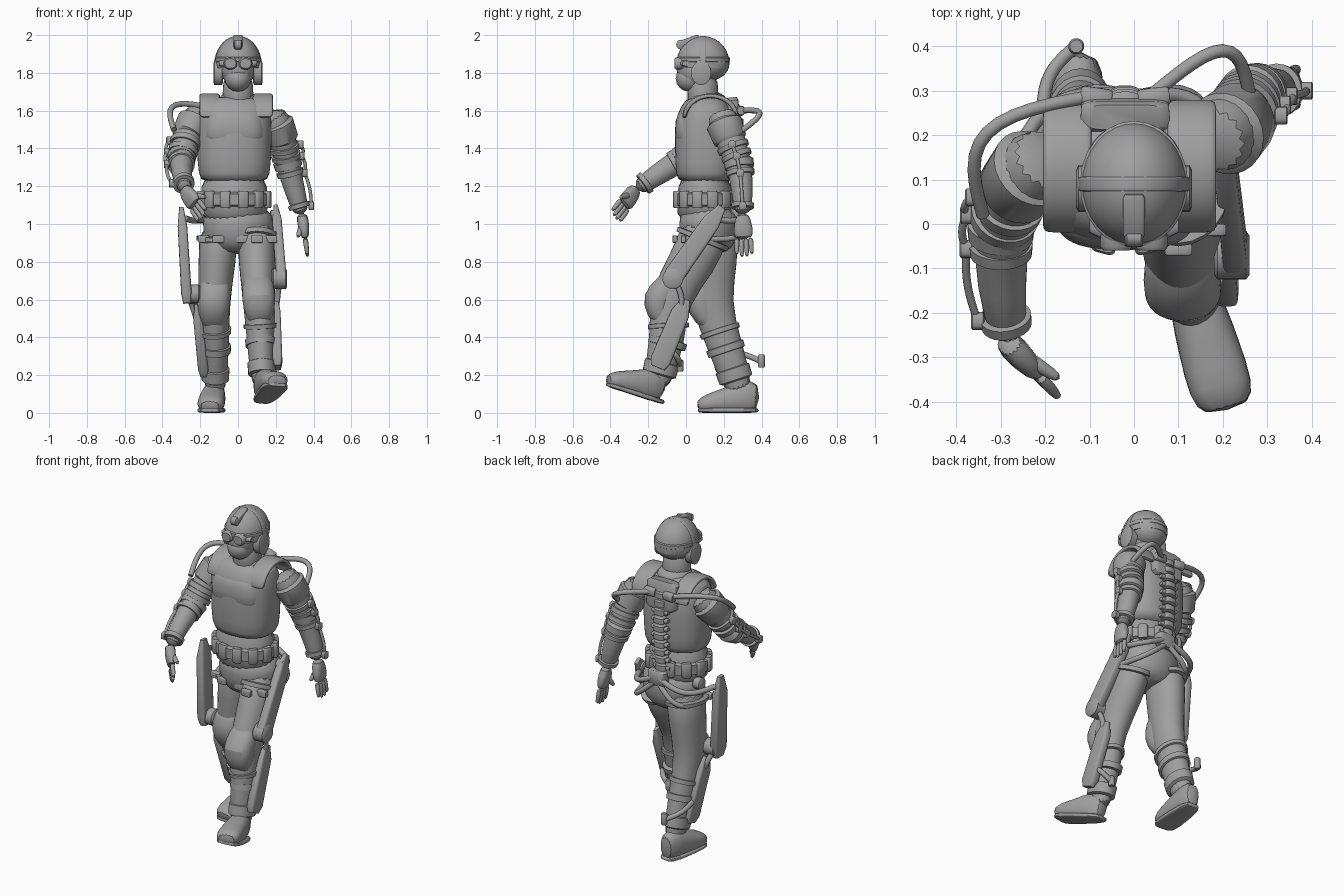
import bpy
import math
from mathutils import Vector

if "Cube" in bpy.data.objects:
    bpy.data.objects.remove(bpy.data.objects["Cube"], do_unlink=True)

grey = bpy.data.materials.new("plain grey")
grey.use_nodes = True
tone = (.35, .35, .35, 1)
grey.diffuse_color = tone
grey.node_tree.nodes["Principled BSDF"].inputs["Base Color"].default_value = tone
RIGHTWARD, UPWARD = Vector((1, 0, 0)), Vector((0, 0, 1))


def add_object(name, data):
    data.materials.append(grey)
    obj = bpy.data.objects.new(name, data)
    bpy.context.collection.objects.link(obj)


def loft(name, rings, power=2, sides=16, rounded=True, axis=None):
    """Skin through rings of (centre, half width, half depth)."""
    centres = [Vector(ring[0]) for ring in rings]
    last = len(rings) - 1
    verts, faces = [], []
    for i, (centre, width, depth) in enumerate(rings):
        along = (centres[min(i + 1, last)] - centres[max(i - 1, 0)]).normalized()
        guide = axis or (UPWARD if abs(along.x) > .9 else RIGHTWARD)
        side = (guide - along * guide.dot(along)).normalized()
        front = along.cross(side)
        for j in range(sides):
            angle = math.tau * j / sides
            c, s = math.cos(angle), math.sin(angle)
            u = math.copysign(abs(c) ** (2 / power), c) * width
            v = math.copysign(abs(s) ** (2 / power), s) * depth
            verts.append(centres[i] + side * u + front * v)
    for i in range(last):
        low, high = i * sides, (i + 1) * sides
        for j in range(sides):
            k = (j + 1) % sides
            faces.append((low + j, low + k, high + k, high + j))
    faces.append(tuple(reversed(range(sides))))
    faces.append(tuple(range(last * sides, len(verts))))
    mesh = bpy.data.meshes.new(name)
    mesh.from_pydata(verts, [], faces)
    add_object(name, mesh)
    if rounded:
        rounding = bpy.context.collection.objects[-1].modifiers.new("rounding", "SUBSURF")
        rounding.levels = rounding.render_levels = 1


def stack(name, x, y, levels, power=2, rounded=True):
    """Upright loft from (height, half width, half depth) levels."""
    rings = [(Vector((x, y, z)), width, depth) for z, width, depth in levels]
    loft(name, rings, power, 24, rounded)


def dome(name, centre, radii, low):
    """Ellipsoid from a lowest latitude up to its top."""
    rings = []
    for i in range(9):
        a = math.radians(low + (90 - low) * i / 8) * .98
        rings.append((Vector(centre) + UPWARD * radii[2] * math.sin(a),
                      radii[0] * math.cos(a), radii[1] * math.cos(a)))
    loft(name, rings, sides=32, rounded=False)


def bar(name, start, end, width, depth, power=6, axis=None, stops=(0, .1, .9, 1), scales=(.8, 1, 1, .8)):
    """Straight block or cylinder with softened ends."""
    a, b = Vector(start), Vector(end)
    rings = [(a.lerp(b, t), width * f, depth * f) for t, f in zip(stops, scales)]
    loft(name, rings, power, 20, False, axis)


def plate(name, start, end, width, depth):
    """Support plate that narrows to a tip at its start."""
    bar(name, start, end, width, depth, 5, None, (0, .2, .9, 1), (.4, .9, 1, .7))


def arch(name, centre, reach, height, width, thickness):
    """Flat strap bent in a half ellipse over the top."""
    axis = UPWARD.cross(reach).normalized()
    rings = []
    for i in range(13):
        a = math.pi * i / 12
        rings.append((Vector(centre) + reach * math.cos(a) + UPWARD * height * math.sin(a), width, thickness))
    loft(name, rings, 4, axis=axis)


def hose(name, start, end, bulge, radius=.015):
    """Round tube that bows out between its two ends."""
    curve = bpy.data.curves.new(name, "CURVE")
    curve.dimensions = "3D"
    curve.bevel_depth = radius
    curve.use_fill_caps = True
    spline = curve.splines.new("POLY")
    steps = 12
    spline.points.add(steps)
    for i, point in enumerate(spline.points):
        t = i / steps
        spot = Vector(start).lerp(Vector(end), t) + Vector(bulge) * math.sin(math.pi * t)
        point.co = (*spot, 1)
    spline.use_smooth = True
    add_object(name, curve)


def taper(points, start, end, deep):
    """Limb rings whose radius shrinks evenly from joint to joint."""
    rings = []
    for i, point in enumerate(points):
        radius = start + (end - start) * i / (len(points) - 1)
        rings.append((Vector(point), radius, radius * deep))
    return rings


def sample(rings, k):
    i = min(int(k), len(rings) - 2)
    return [a + (b - a) * (k - i) for a, b in zip(rings[i], rings[i + 1])]


def cuff(name, rings, k, spread=.1, grow=.009):
    """Raised band around a limb at joint position k."""
    band = []
    for t, extra in zip((-1, -.8, .8, 1), (-.01, grow, grow, -.01)):
        centre, width, depth = sample(rings, k + spread * t)
        band.append((centre, width + extra, depth + extra))
    loft(name, band, sides=24, rounded=False)


# Torso
stack("pelvis", 0, .12, [(.84, .1, .09), (.9, .18, .15), (1, .19, .16), (1.1, .18, .15)])
stack("waist", -.02, .1, [(1, .18, .15), (1.1, .18, .15), (1.3, .18, .14)])
stack("vest", -.02, .105, [(1.22, .17, .14), (1.25, .19, .16), (1.4, .2, .165), (1.55, .2, .165),
                           (1.63, .19, .13), (1.68, .12, .09)], 2.4)
stack("chest_plate", -.02, .05, [(1.42, .15, .09), (1.45, .17, .11), (1.55, .16, .11), (1.62, .13, .08)], 3)
stack("collar", 0, .11, [(1.6, .12, .11), (1.66, .1, .1), (1.7, .09, .09)])
stack("neck", 0, .09, [(1.6, .09, .09), (1.7, .08, .08), (1.8, .08, .08)])
for side in (-1, 1):
    arch("shoulder_strap", (side * .14 - .01, .13, 1.56), Vector((0, .14, 0)), .12, .055, .013)

# Belt and pouches
stack("belt", -.02, .1, [(1.09, .17, .14), (1.1, .19, .16), (1.16, .19, .16), (1.17, .17, .14)], rounded=False)
pouches = 12
for i in range(pouches):
    a = math.tau * (i + .5) / pouches
    base = Vector((math.cos(a) * .18 - .02, math.sin(a) * .15 + .1, 1.085))
    bar("belt_pouch", base, base + UPWARD * .09, .028, .022, 4, Vector((-math.sin(a), math.cos(a), 0)))

# Head, helmet and headset
dome("face_mask", (0, .06, 1.82), (.09, .11, .11), -90)
dome("jaw", (0, .02, 1.77), (.07, .075, .07), -90)
dome("helmet_shell", (0, .09, 1.85), (.12, .14, .145), -10)
dome("helmet_nape", (0, .13, 1.85), (.11, .1, .09), -90)
stack("helmet_rim", 0, .09, [(1.85, .11, .13), (1.86, .122, .142), (1.88, .122, .142), (1.89, .11, .13)],
      rounded=False)
arch("headset_band", (0, .09, 1.84), RIGHTWARD * .12, .15, .017, .008)
for side in (-1, 1):
    bar("ear_cup", (side * .08, .08, 1.8), (side * .13, .08, 1.8), .065, .053, 2)
    bar("goggle_lens", (side * .04, .02, 1.85), (side * .04, -.06, 1.85), .036, .032, 2.3)
bar("goggle_strap", (-.1, .02, 1.85), (.1, .02, 1.85), .018, .05, 3)
bar("helmet_mount", (0, -.03, 1.95), (0, .07, 1.985), .025, .02)
bar("mount_knob", (-.02, -.03, 1.95), (.02, -.03, 1.95), .025, .022, 2)


def build_arm(label, side, joints, reach, palm_normal):
    arm = taper(joints, .09, .044, 1.05)
    loft(label + "_arm", arm)
    cuff(label + "_shoulder_cap", arm, .9, .4)
    for k in (1.5, 1.8, 2.4, 3.6):
        cuff(label + "_arm_band", arm, k)
    cuff(label + "_elbow_pad", arm, 2.1, .15)
    # Outer linkage with hinge blocks
    hinges = []
    for k in (1.4, 1.8, 2.4, 3.6):
        centre, width, depth = sample(arm, k)
        hinges.append(centre + RIGHTWARD * side * (width + .015))
        bar(label + "_arm_hinge", hinges[-1] - RIGHTWARD * .015, hinges[-1] + RIGHTWARD * .015, .022, .02, 3)
    for a, b in zip(hinges, hinges[1:]):
        hose(label + "_arm_rod", a, b, RIGHTWARD * side * .01, .009)
    # Hand
    wrist = Vector(joints[-1])
    across = reach.cross(palm_normal).normalized()
    knuckles = wrist + reach * .55
    palm = [(wrist - reach * .1, .034, .036), (wrist + reach * .3, .03, .052), (knuckles, .02, .052)]
    loft(label + "_palm", palm, 2.5, axis=palm_normal)
    for place in (-1.5, -.5, .5, 1.5):
        root = knuckles + across * place * .024 - reach * .05
        tip = root + reach * (.52 - .06 * abs(place)) + across * place * .003
        loft(label + "_finger", taper([root, root.lerp(tip, .5), tip], .017, .011, 1), sides=8)
    root = wrist + reach * .15
    tip = root + reach * .35 + across * .05 - RIGHTWARD * side * .04
    loft(label + "_thumb", taper([root, root.lerp(tip, .6), tip], .022, .012, 1), sides=8)


build_arm("right", -1, [(-.19, .16, 1.6), (-.26, .1, 1.5), (-.3, 0, 1.35), (-.3, -.14, 1.27), (-.28, -.27, 1.18)],
          Vector((.1, -.11, -.15)), Vector((1, 1, 0)))
build_arm("left", 1, [(.17, .18, 1.6), (.23, .22, 1.48), (.26, .28, 1.33), (.3, .3, 1.18), (.34, .3, 1.04)],
          Vector((.03, .01, -.22)), RIGHTWARD)


def build_leg(label, joints, heel, toe):
    leg = taper(joints, .112, .062, 1.27)
    loft(label + "_leg", leg)
    pad = []
    for t in (-1, -.5, 0, .5, 1):
        centre, width, depth = sample(leg, 2 + t * .7)
        swell = math.cos(t * 1.1)
        pad.append((centre - Vector((0, .055 * swell, 0)), width * (.4 + .65 * swell), depth * .78 * swell))
    loft(label + "_knee_pad", pad, 2.3)
    for k in (.4, 2.7, 3.1):
        cuff(label + "_leg_strap", leg, k, .07)
    cuff(label + "_boot_top", leg, 3.55, .12, .006)
    centre, width, depth = sample(leg, .4)
    for turn in (-.8, 0, .8):
        spot = centre + Vector((math.sin(turn) * width, -math.cos(turn) * (depth + .01), 0))
        bar(label + "_strap_buckle", spot - RIGHTWARD * .03, spot + RIGHTWARD * .03, .02, .014)
    # Boot, lower towards the toe, on a flat sole
    boot, sole = [], []
    for t, height in zip((0, .25, .55, .85, 1), (.08, .09, .065, .05, .03)):
        ground = Vector(heel).lerp(Vector(toe), t)
        width = (.06 + .018 * t) * (.7 if t in (0, 1) else 1)
        boot.append((ground + UPWARD * height, width, height))
        sole.append((ground + UPWARD * .014, width, .014))
    loft(label + "_boot", boot, 2.4)
    loft(label + "_sole", sole, 4)


build_leg("left", [(.1, .12, 1), (.1, .04, .8), (.11, -.1, .6), (.12, -.09, .4), (.13, -.17, .1)],
          (.12, -.11, .04), (.21, -.42, .14))
build_leg("right", [(-.1, .14, 1), (-.11, .15, .8), (-.13, .13, .58), (-.12, .2, .37), (-.12, .3, .07)],
          (-.12, .39, 0), (-.15, .06, 0))

# Thigh and shin support plates with knee hinges
plate("left_thigh_plate", (.2, .19, 1.09), (.23, -.09, .69), .028, .054)
plate("right_thigh_plate", (-.3, .09, 1.09), (-.27, .07, .58), .028, .054)
plate("left_shin_plate", (.2, 0, .6), (.21, -.15, .24), .026, .055)
plate("right_shin_plate", (-.22, .11, .58), (-.18, .22, .2), .028, .055)
bar("left_knee_hinge", (.18, -.07, .71), (.26, -.07, .71), .055, .055, 2)
bar("right_knee_hinge", (-.2, .08, .63), (-.28, .08, .63), .05, .05, 2)
hose("left_hinge_link", (.22, -.06, .7), (.2, -.03, .53), (0, .02, 0))
hose("right_hinge_link", (-.26, .09, .62), (-.22, .13, .5), (0, .02, 0))
hose("left_heel_strut", (.2, -.12, .36), (.14, -.03, .25), (.03, .02, 0))
hose("right_heel_strut", (-.2, .2, .34), (-.13, .4, .27), (-.03, .02, 0))
bar("left_heel_peg", (.14, -.03, .22), (.14, -.03, .28), .018, .018, 2)
bar("right_heel_peg", (-.13, .4, .24), (-.13, .4, .31), .018, .018, 2)

# Spine, back unit, hoses and hip harness
bar("back_unit", (-.02, .26, 1.5), (-.02, .24, 1.67), .1, .035)
segments = 10
for i in range(segments):
    spot = Vector((-.02, .26 + .02 * math.sin(math.pi * i / segments), 1.12 + i * .05))
    bar("spine_segment", spot, spot + UPWARD * .04, .036, .032, 3)
    wing = spot + UPWARD * .02
    bar("spine_wing", wing - RIGHTWARD * .055, wing + RIGHTWARD * .055, .012, .018, 3)
hose("right_hose", (-.08, .29, 1.6), (-.34, .02, 1.5), (-.12, .05, .08))
hose("left_hose", (.04, .29, 1.6), (.26, .29, 1.49), (.05, .1, .04))
bar("hip_hub", (0, .27, 1.03), (0, .27, 1.12), .06, .035, 4)
for side in (-1, 1):
    bar("hose_socket", (side * .03 - .02, .28, 1.6), (side * .1 - .02, .29, 1.6), .026, .022, 3)
    reach = .21 if side > 0 else .28
    hose("hip_arm", (side * .03, .29, 1.07), (side * reach, .12, 1.03), (side * .03, .06, -.03), .016)
    hose("seat_strap", (side * .02, .29, 1.04), (side * .2, .13, .92), (side * .03, .07, -.04))
    bar("hip_joint", (side * .17, .15, 1.04), (side * .22, .15, 1.04), .035, .035, 2)

# Smooth shading with crisp edges
bpy.ops.object.select_all(action="DESELECT")
for obj in bpy.context.scene.objects:
    if obj.type == "MESH" and grey.name in obj.data.materials:
        obj.select_set(True)
        bpy.context.view_layer.objects.active = obj
bpy.ops.object.shade_smooth_by_angle(angle=math.radians(45))
